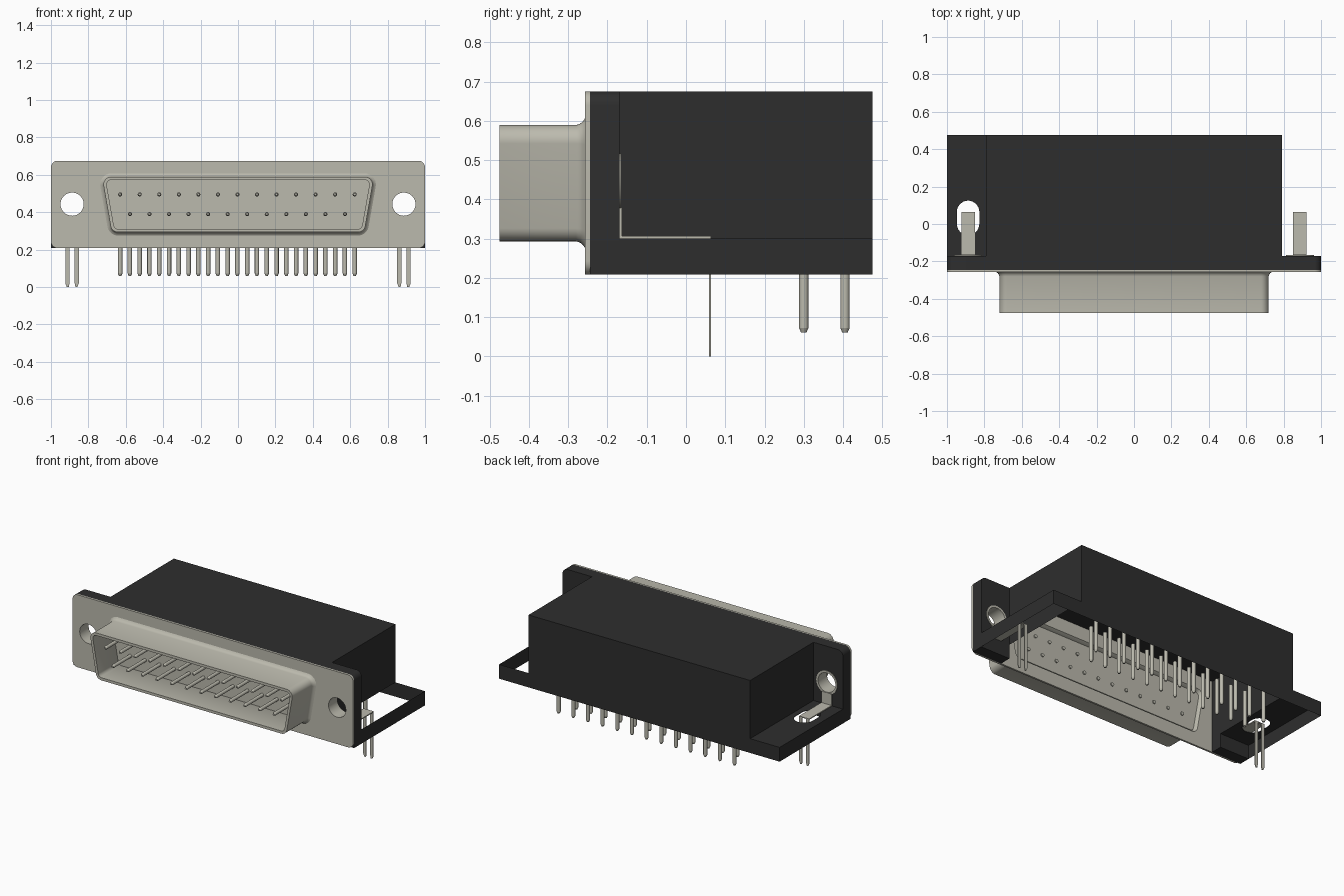
import bpy, bmesh, math
from mathutils import Vector, Matrix

cube = bpy.data.objects.get("Cube")
if cube:
    bpy.data.objects.remove(cube)


def material(name, rgb):
    m = bpy.data.materials.new(name)
    m.use_nodes = True
    m.diffuse_color = (*rgb, 1)
    m.node_tree.nodes["Principled BSDF"].inputs["Base Color"].default_value = (*rgb, 1)
    return m


METAL = material("warm_grey_metal", (0.5, 0.49, 0.42))
BLACK = material("black_plastic", (0.027, 0.027, 0.027))


def add_mesh(name, bm, mat, smooth=False):
    me = bpy.data.meshes.new(name)
    bm.to_mesh(me)
    bm.free()
    me.materials.append(mat)
    ob = bpy.data.objects.new(name, me)
    bpy.context.collection.objects.link(ob)
    if smooth:
        bpy.ops.object.select_all(action='DESELECT')
        ob.select_set(True)
        bpy.context.view_layer.objects.active = ob
        bpy.ops.object.shade_smooth_by_angle(angle=math.radians(35))
    return ob


# 2D outline helpers
def circle(x, z, r, n=32):
    return [(x + r * math.cos(i * math.tau / n), z + r * math.sin(i * math.tau / n)) for i in range(n)]


def rect(x0, x1, z0, z1):
    return [(x0, z0), (x1, z0), (x1, z1), (x0, z1)]


def rounded(pts, radii, n=6):
    out = []
    for i, p in enumerate(pts):
        r, p = radii[i], Vector(p)
        if r <= 0:
            out.append(tuple(p))
            continue
        a = (Vector(pts[i - 1]) - p).normalized()
        b = (Vector(pts[(i + 1) % len(pts)]) - p).normalized()
        half = a.angle(b) / 2
        c = p + (a + b).normalized() * r / math.sin(half)
        u = p + a * r / math.tan(half) - c
        v = p + b * r / math.tan(half) - c
        for k in range(n + 1):
            t = k / n
            out.append(tuple(c + (u * (1 - t) + v * t).normalized() * r))
    return out


def trapezoid(inset):
    top, low = 0.727 - 1.19 * inset, 0.675 - 0.84 * inset
    pts = [(-low, 0.293 + inset), (low, 0.293 + inset), (top, 0.589 - inset), (-top, 0.589 - inset)]
    return rounded(pts, [0.04 - inset] * 4)


def plate(name, loops, a, b, mat, upright=True):
    """Filled outline with holes; upright spans y a..b, otherwise z a..b."""
    cu = bpy.data.curves.new(name, 'CURVE')
    cu.dimensions, cu.fill_mode, cu.extrude = '2D', 'BOTH', (b - a) / 2
    for loop in loops:
        s = cu.splines.new('POLY')
        s.points.add(len(loop) - 1)
        for p, q in zip(s.points, loop):
            p.co = (q[0], q[1], 0, 1)
        s.use_cyclic_u = True
    tmp = bpy.data.objects.new(name + "_outline", cu)
    bpy.context.collection.objects.link(tmp)
    bpy.context.view_layer.update()
    me = bpy.data.meshes.new_from_object(tmp.evaluated_get(bpy.context.evaluated_depsgraph_get()))
    bpy.data.objects.remove(tmp)
    mid = (a + b) / 2
    if upright:
        me.transform(Matrix.Translation((0, mid, 0)) @ Matrix.Rotation(math.pi / 2, 4, 'X'))
    else:
        me.transform(Matrix.Translation((0, 0, mid)))
    bm = bmesh.new()
    bm.from_mesh(me)
    bpy.data.meshes.remove(me)
    bmesh.ops.remove_doubles(bm, verts=bm.verts, dist=1e-5)
    bmesh.ops.recalc_face_normals(bm, faces=bm.faces)
    return add_mesh(name, bm, mat, True)


X0, X1, Z0, ZF, Z1 = 0.79, 1.0, 0.208, 0.3, 0.675
YW, YB = -0.17, 0.475
HX, HZ, HR = 0.887, 0.443, 0.062

# Metal flange with screw holes and shell opening
flange = rounded(rect(-X1, X1, Z0, Z1), [0.035] * 4)
plate("metal_flange", [flange, circle(HX, HZ, HR), circle(-HX, HZ, HR), trapezoid(0)],
      -0.257, -0.245, METAL)

# Flared shell with a rolled rim
bm = bmesh.new()
profile = [(-0.257, -0.018), (-0.262, -0.010), (-0.269, -0.004), (-0.28, 0), (-0.475, 0),
           (-0.475, 0.017), (-0.272, 0.017), (-0.245, 0)]
rings = [[bm.verts.new((x, y, z)) for x, z in trapezoid(d)] for y, d in profile]
for r0, r1 in zip(rings, rings[1:]):
    for i in range(len(r0)):
        bm.faces.new((r0[i - 1], r0[i], r1[i], r1[i - 1]))
bmesh.ops.recalc_face_normals(bm, faces=bm.faces)
add_mesh("shell", bm, METAL, True)
plate("insulator", [trapezoid(0.016)], -0.271, -0.262, METAL)

# Hollow housing, open underneath
bm = bmesh.new()


def quad(*pts):
    bm.faces.new([bm.verts.new(p) for p in pts])


quad((-X0, -0.245, Z1), (X0, -0.245, Z1), (X0, YB, Z1), (-X0, YB, Z1))
quad((X0, YB, ZF), (-X0, YB, ZF), (-X0, YB, Z1), (X0, YB, Z1))
quad((X1, YB, Z0), (-X1, YB, Z0), (-X1, YB, ZF), (X1, YB, ZF))
quad((X0, YW, ZF), (X0, YB, ZF), (X0, YB, Z1), (X0, YW, Z1))
quad((-X0, YB, ZF), (-X0, YW, ZF), (-X0, YW, Z1), (-X0, YB, Z1))
quad((X1, YW, Z0), (X1, YB, Z0), (X1, YB, ZF), (X1, YW, ZF))
quad((-X1, YB, Z0), (-X1, YW, Z0), (-X1, YW, ZF), (-X1, YB, ZF))
add_mesh("housing", bm, BLACK)

# Slotted foot on one end
slot = rounded(rect(-HX - 0.06, -HX + 0.06, -0.06, 0.125), [0.0599] * 4)
plate("slotted_foot", [rect(-X1, -X0, YW, YB), slot], ZF - 0.003, ZF, BLACK, False)


# Contacts: round rods with narrowed tips
def rod(bm, base, direction, length, r):
    d = Vector(direction)
    rot = d.to_track_quat('Z', 'Y').to_matrix().to_4x4()
    tip = 0.012
    for start, size, end in ((0, length - tip, r), (length - tip, tip, r * 0.55)):
        mid = Vector(base) + d * (start + size / 2)
        bmesh.ops.create_cone(bm, cap_ends=True, segments=12, radius1=r, radius2=end,
                              depth=size, matrix=Matrix.Translation(mid) @ rot)


contacts, tails = bmesh.new(), bmesh.new()
for count, z, y in ((13, 0.495, 0.405), (12, 0.39, 0.3)):
    for i in range(count):
        x = (i - (count - 1) / 2) * 0.1045 - 0.003
        rod(contacts, (x, -0.255, z), (0, -1, 0), 0.2, 0.011)
        rod(tails, (x, y, 0.29), (0, 0, -1), 0.23, 0.012)
add_mesh("contact_pins", contacts, METAL, True)
add_mesh("solder_tails", tails, METAL, True)

# Mounting wings, bushings and board brackets at both ends
for side, s in (("left", 1), ("right", -1)):
    c = s * HX
    outline = rounded([(s * x, z) for x, z in rect(X0, X1, Z0, Z1)], [0, 0, 0.035, 0])
    plate(side + "_wing", [outline, circle(c, HZ, HR + 0.003)], -0.245, YW, BLACK)
    plate(side + "_bushing", [circle(c, HZ, HR + 0.004), circle(c, HZ, HR)], -0.256, -0.168, METAL)
    plate(side + "_bracket_ring", [circle(c, HZ, 0.075), circle(c, HZ, HR)], -0.172, -0.166, METAL)
    plate(side + "_bracket_stem", [rect(c - 0.036, c + 0.036, ZF, 0.379)], -0.17, -0.163, METAL)
    plate(side + "_bracket_arm", [rect(c - 0.036, c + 0.036, YW, 0.064)], ZF, ZF + 0.006, METAL, False)
    for k, e in enumerate((-1, 1)):
        a, b = c + e * 0.036, c + e * 0.014
        prong = [(a, ZF), (a, 0.02), (a - e * 0.008, 0), (b + e * 0.004, 0), (b, 0.02), (b, ZF)]
        plate(f"{side}_bracket_prong_{k + 1}", [prong], 0.059, 0.064, METAL)
